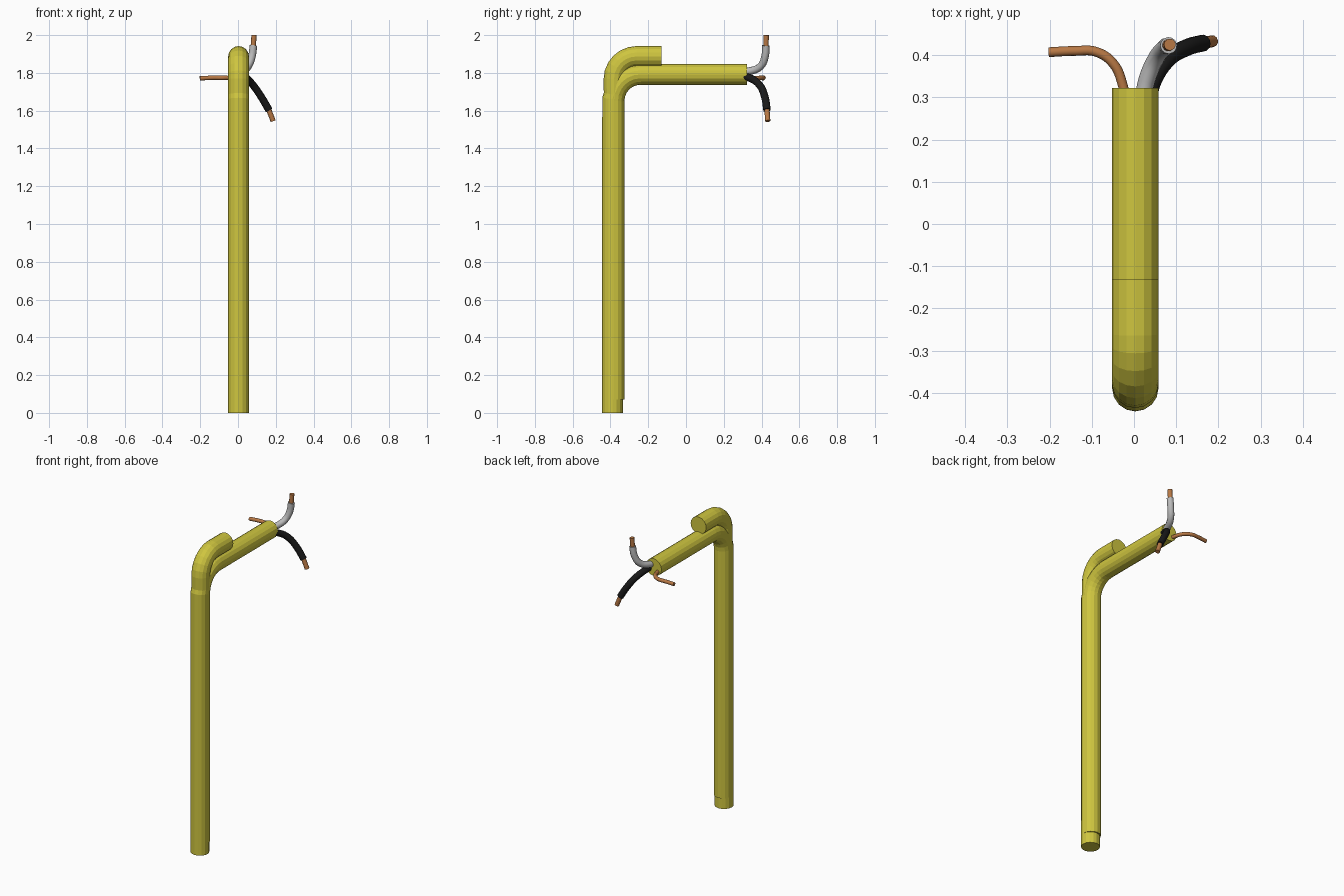
import bpy
import math
from mathutils import Vector

if "Cube" in bpy.data.objects:
    bpy.data.objects.remove(bpy.data.objects["Cube"])


def material(name, color):
    m = bpy.data.materials.new(name)
    m.diffuse_color = color
    m.use_nodes = True
    m.node_tree.nodes["Principled BSDF"].inputs["Base Color"].default_value = m.diffuse_color
    return m


yellow = material("yellow_jacket", (0.62, 0.56, 0.05, 1))
white = material("white_insulation", (0.5, 0.5, 0.5, 1))
black = material("black_insulation", (0.01, 0.01, 0.01, 1))
copper = material("copper", (0.48, 0.19, 0.06, 1))


def tube(name, pts, radius, mat, sides=12, smooth=False):
    """Round capped tube along a list of points, converted to a mesh."""
    curve = bpy.data.curves.new(name, 'CURVE')
    curve.dimensions = '3D'
    curve.bevel_depth = radius
    curve.bevel_resolution = (sides - 4) // 2
    curve.use_fill_caps = True
    if smooth:
        curve.resolution_u = 5
        s = curve.splines.new('BEZIER')
        s.bezier_points.add(len(pts) - 1)
        for bp, p in zip(s.bezier_points, pts):
            bp.co = p
            bp.handle_left_type = bp.handle_right_type = 'AUTO'
    else:
        s = curve.splines.new('POLY')
        s.points.add(len(pts) - 1)
        for sp, p in zip(s.points, pts):
            sp.co = (*p, 1)
    obj = bpy.data.objects.new(name, curve)
    bpy.context.collection.objects.link(obj)
    bpy.ops.object.select_all(action='DESELECT')
    obj.select_set(True)
    bpy.context.view_layer.objects.active = obj
    bpy.ops.object.convert(target='MESH')
    obj = bpy.context.object
    obj.data.materials.clear()
    obj.data.materials.append(mat)
    if smooth:
        bpy.ops.object.shade_smooth_by_angle(angle=math.radians(40))
    else:
        obj.data.shade_flat()
    return obj


def bend(x, y, z, r, steps=6):
    """Quarter turn from rising at y to running back at height z."""
    return [(x, y + r - r * math.cos(a), z - r + r * math.sin(a))
            for a in (math.pi / 2 * i / steps for i in range(steps + 1))]


# Two jacketed cables, nearly overlapping on the vertical run
X = 0.003
tube("outer_cable", [(X, -0.389, 0), (X, -0.389, 1.66), (X, -0.381, 1.685)]
     + bend(X, -0.381, 1.887, 0.12) + [(X, -0.13, 1.887)], 0.055, yellow, 16)
tube("inner_cable", [(X, -0.381, 0.07)] + bend(X, -0.381, 1.792, 0.14)
     + [(X, 0.322, 1.792)], 0.055, yellow, 16)

# White wire curling up, with bare tip
tube("white_wire", [(0.02, 0.28, 1.805), (0.03, 0.34, 1.81), (0.054, 0.395, 1.835),
                    (0.073, 0.418, 1.885), (0.082, 0.423, 1.945)], 0.02, white, 12, True)
tube("white_wire_tip", [(0.080, 0.423, 1.93), (0.085, 0.425, 2.0)], 0.014, copper, 12, True)

# Black wire drooping to the right, with bare tip
tube("black_wire", [(0.03, 0.28, 1.785), (0.046, 0.34, 1.772), (0.08, 0.39, 1.735),
                    (0.125, 0.418, 1.67), (0.164, 0.429, 1.603)], 0.02, black, 12, True)
tube("black_wire_tip", [(0.159, 0.428, 1.615), (0.186, 0.433, 1.545)], 0.014, copper, 12, True)

# Bare ground wire bending left
tube("ground_wire", [(-0.018, 0.28, 1.77), (-0.027, 0.33, 1.77), (-0.049, 0.38, 1.773),
                     (-0.09, 0.408, 1.774), (-0.14, 0.41, 1.774), (-0.202, 0.407, 1.771)],
     0.0115, copper, 12, True)
